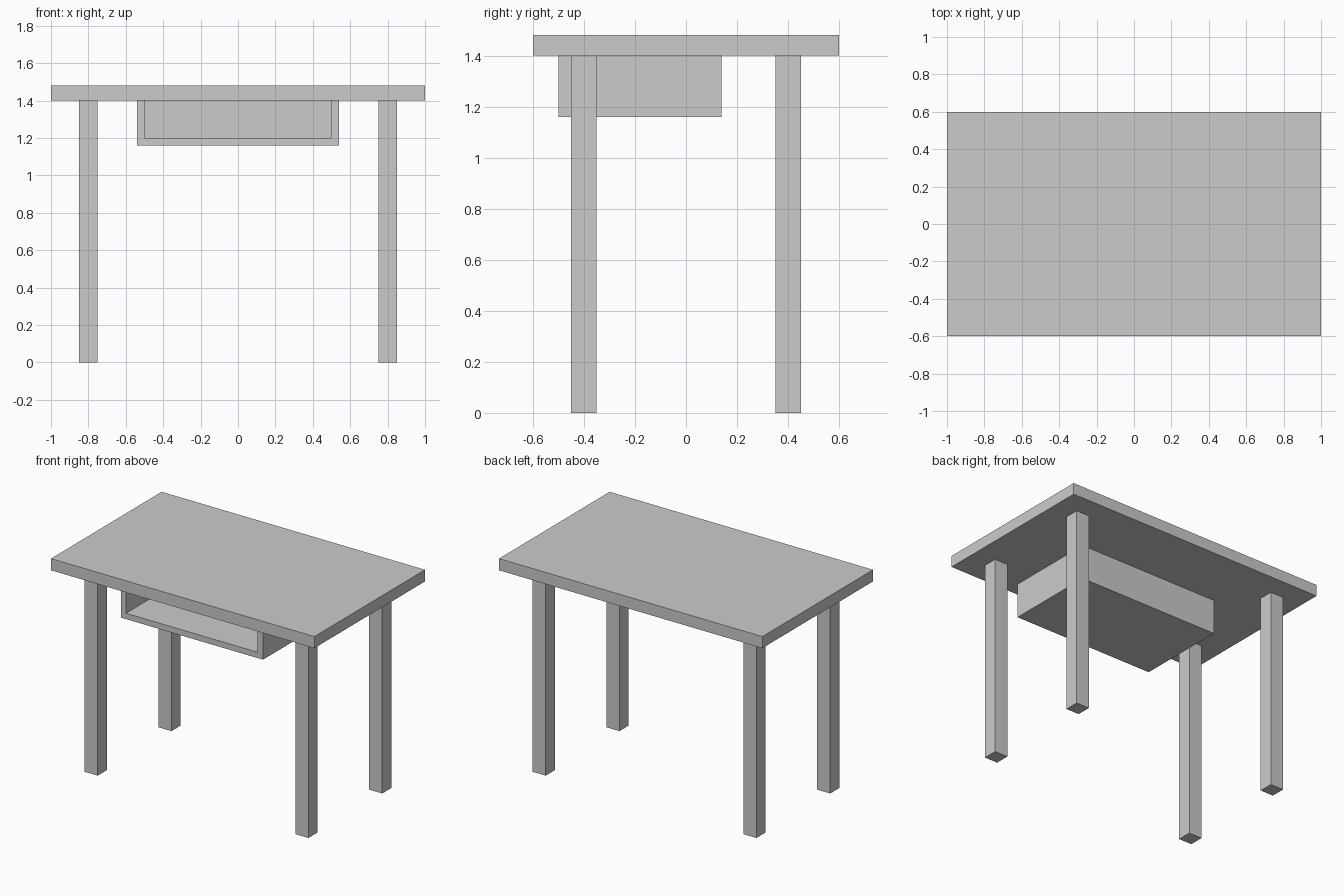
import bpy

if "Cube" in bpy.data.objects:
    bpy.data.objects.remove(bpy.data.objects["Cube"])


def box(name, x, y, z):
    """Axis-aligned box from (min, max) ranges."""
    bpy.ops.mesh.primitive_cube_add(size=1)
    ob = bpy.context.object
    ob.name = name
    ranges = (x, y, z)
    lo = [r[0] for r in ranges]
    size = [r[1] - r[0] for r in ranges]
    for v in ob.data.vertices:
        v.co = [lo[i] + (v.co[i] + 0.5) * size[i] for i in range(3)]
    return ob


# Table top
box("table_top", (-1, 1), (-0.6, 0.6), (1.4, 1.48))

# Four square legs
for x, side in ((-0.8, "left"), (0.8, "right")):
    for y, end in ((-0.4, "front"), (0.4, "back")):
        box(f"{end}_{side}_leg", (x - 0.05, x + 0.05), (y - 0.05, y + 0.05), (0, 1.4))

# Open-fronted tray under the top, closed above by the table top
tray = box("storage_tray", (-0.54, 0.54), (-0.5, 0.14), (1.16, 1.4))
cutter = box("tray_cutter", (-0.5, 0.5), (-0.6, 0.1), (1.2, 1.5))
cutter.hide_render = True
cutter.hide_set(True)
cut = tray.modifiers.new("hollow", 'BOOLEAN')
cut.operation = 'DIFFERENCE'
cut.solver = 'EXACT'
cut.object = cutter
